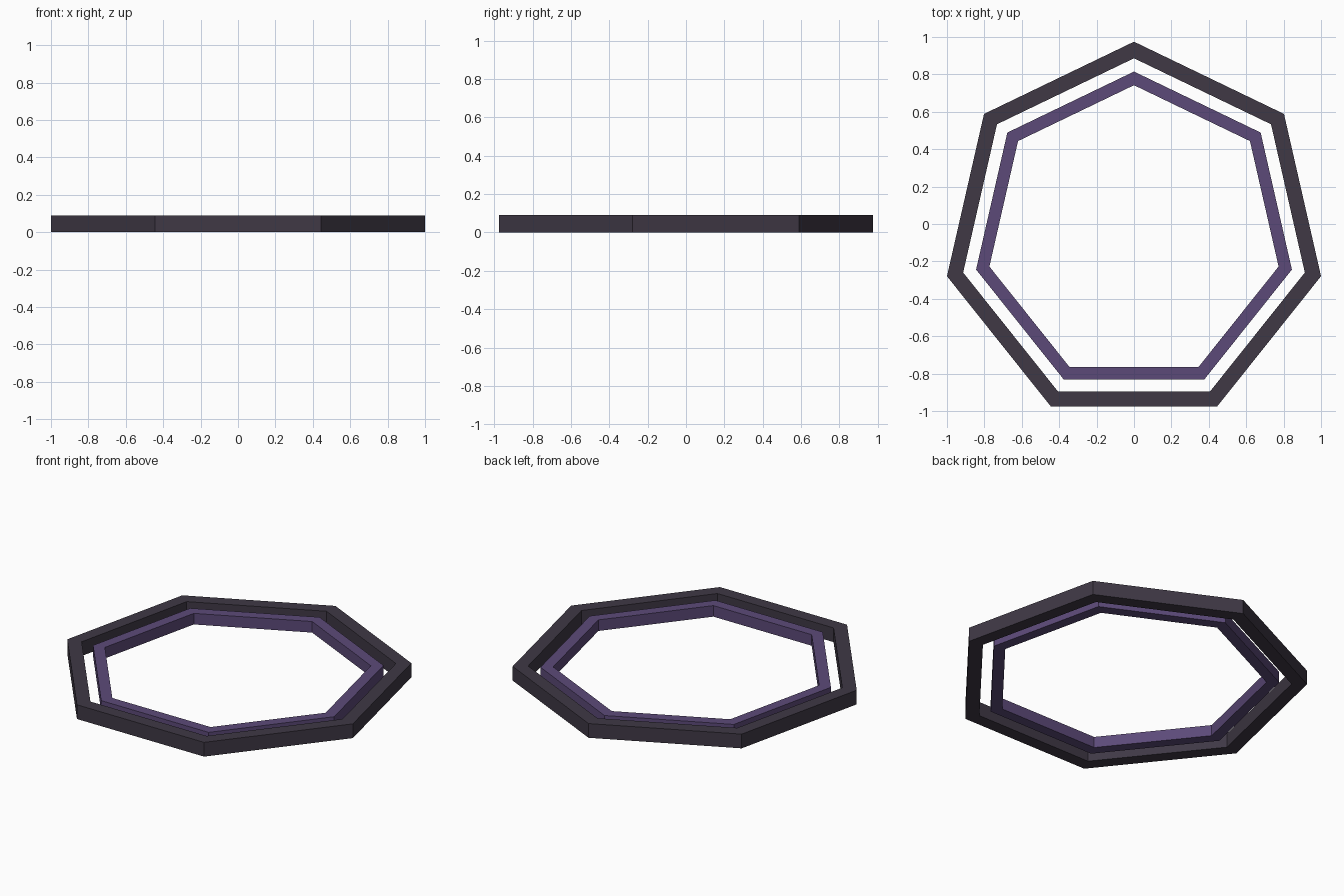
import bpy, bmesh
from math import pi, sin, cos

if "Cube" in bpy.data.objects:
    bpy.data.objects.remove(bpy.data.objects["Cube"])

SIDES = 7
CENTRE_Y = -0.051  # centres the heptagon's bounding box on y = 0


def ring(name, r_out, r_in, z0, z1, colour):
    """Heptagonal ring with a rectangular cross-section, one point at +y."""
    bm = bmesh.new()
    profile = [(r_out, z0), (r_out, z1), (r_in, z1), (r_in, z0)]
    loops = []
    for i in range(SIDES):
        a = pi / 2 + 2 * pi * i / SIDES
        loops.append([bm.verts.new((r * cos(a), CENTRE_Y + r * sin(a), z))
                      for r, z in profile])
    for i in range(SIDES):
        a, b = loops[i], loops[(i + 1) % SIDES]
        for j in range(4):
            k = (j + 1) % 4
            bm.faces.new((a[j], b[j], b[k], a[k]))
    bmesh.ops.recalc_face_normals(bm, faces=bm.faces)
    mesh = bpy.data.meshes.new(name)
    bm.to_mesh(mesh)
    bm.free()
    mat = bpy.data.materials.new(name + "_colour")
    mat.diffuse_color = (*colour, 1)
    mat.use_nodes = True
    mat.node_tree.nodes["Principled BSDF"].inputs["Base Color"].default_value = mat.diffuse_color
    mesh.materials.append(mat)
    obj = bpy.data.objects.new(name, mesh)
    bpy.context.collection.objects.link(obj)
    return obj


# Dark outer frame and slimmer purple inner frame
ring("outer_frame", 1.0257, 0.937, 0.0, 0.09, (0.05, 0.04, 0.06))
ring("inner_frame", 0.866, 0.793, 0.01, 0.08, (0.107, 0.068, 0.19))
